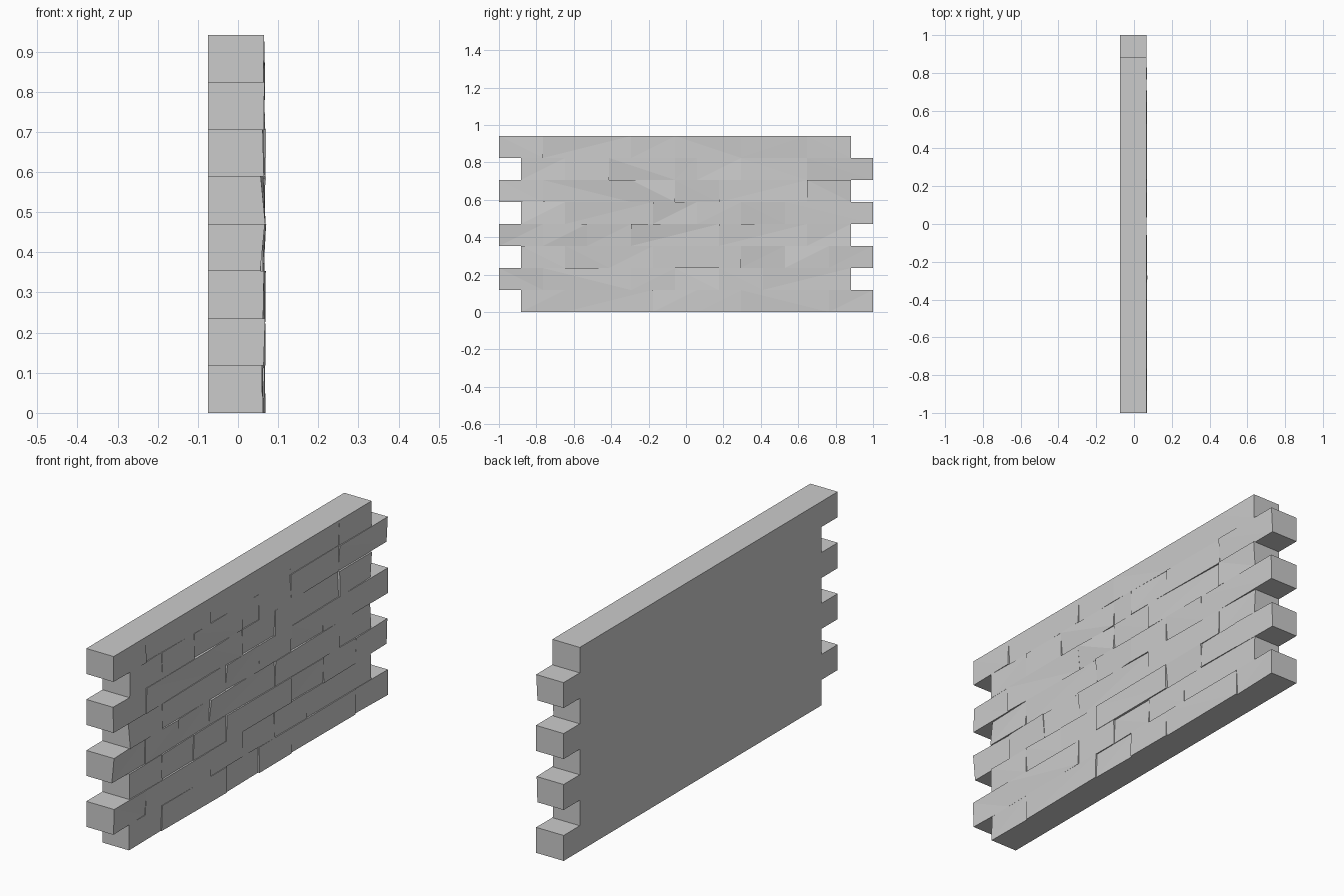
import bpy, bmesh, random

if "Cube" in bpy.data.objects:
    bpy.data.objects.remove(bpy.data.objects["Cube"])

random.seed(4)
U = 2 / 17            # brick module: course height and bond offset
BACK, CORE = -0.075, 0.043

# Joint positions of each course, in modules from y = -1 (bottom course first)
courses = [
    [1, 3, 7, 9, 11, 15, 17],
    [0, 2, 6, 8, 10, 12, 16],
    [1, 3, 5, 7, 11, 13, 15, 17],
    [0, 2, 4, 6, 10, 14, 16],
    [1, 3, 7, 9, 11, 13, 17],
    [0, 2, 6, 8, 10, 14, 16],
    [1, 3, 5, 8, 9, 11, 14, 17],
    [0, 2, 6, 8, 11, 14, 16],
]


def yz(k, row):
    return -1 + k * U, row * U


bm = bmesh.new()

# Toothed core: back panel and its stepped outline
right, left = [], []
for r, c in enumerate(courses):
    right += [yz(c[-1], r), yz(c[-1], r + 1)]
    left += [yz(c[0], r), yz(c[0], r + 1)]
outline = right + left[::-1]
back = [bm.verts.new((BACK, y, z)) for y, z in outline]
rim = [bm.verts.new((CORE, y, z)) for y, z in outline]
bm.faces.new(back[::-1])
n = len(outline)
for i in range(n):
    j = (i + 1) % n
    bm.faces.new((back[i], back[j], rim[j], rim[i]))

# Uneven brick faces, each with a skirt running back to the core
for r, c in enumerate(courses):
    for a, b in zip(c, c[1:]):
        corners = [yz(a, r), yz(b, r), yz(b, r + 1), yz(a, r + 1)]
        base = [bm.verts.new((CORE, y, z)) for y, z in corners]
        front = []
        for y, z in corners:
            x = 0.065 if z > 8 * U - 0.01 else random.triangular(0.054, 0.071, 0.066)
            front.append(bm.verts.new((x, y, z)))
        if random.random() < 0.5:
            bm.faces.new(front[:3])
            bm.faces.new((front[0], front[2], front[3]))
        else:
            bm.faces.new((front[0], front[1], front[3]))
            bm.faces.new(front[1:])
        for i in range(4):
            j = (i + 1) % 4
            bm.faces.new((base[i], base[j], front[j], front[i]))

mesh = bpy.data.meshes.new("brick_wall")
bm.to_mesh(mesh)
bm.free()
wall = bpy.data.objects.new("brick_wall", mesh)
bpy.context.collection.objects.link(wall)
